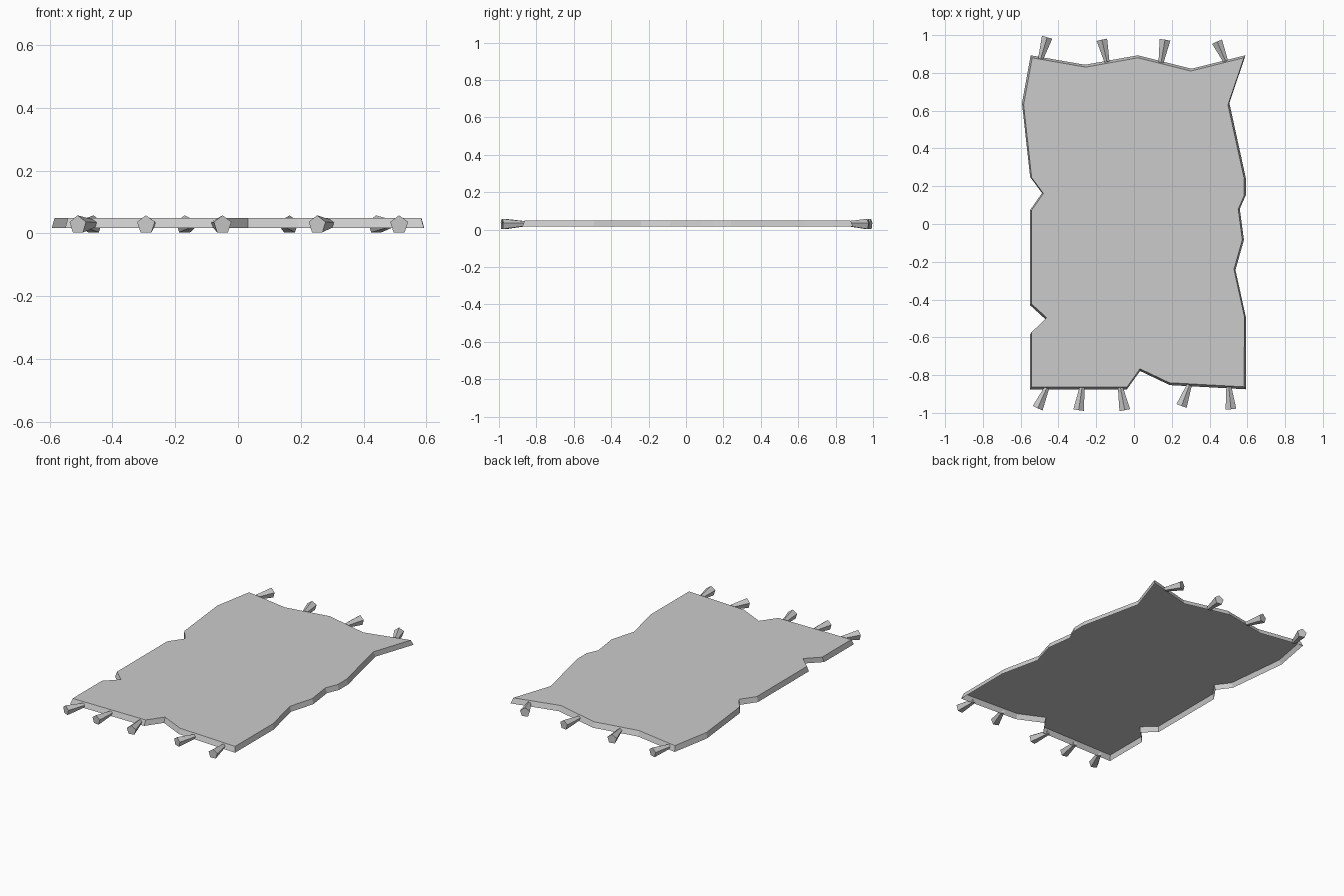
import bpy, bmesh
from math import sin, cos, tau
from mathutils import Vector

if "Cube" in bpy.data.objects:
    bpy.data.objects.remove(bpy.data.objects["Cube"])


def make_object(name, bm):
    bmesh.ops.recalc_face_normals(bm, faces=bm.faces[:])
    mesh = bpy.data.meshes.new(name)
    bm.to_mesh(mesh)
    bm.free()
    obj = bpy.data.objects.new(name, mesh)
    bpy.context.collection.objects.link(obj)
    return obj


# Ragged rug outline, clockwise from the back left corner
OUTLINE = [
    (-0.547, 0.893), (-0.26, 0.843), (0.02, 0.893), (0.305, 0.822), (0.59, 0.893),
    (0.505, 0.64), (0.592, 0.243), (0.592, 0.153), (0.56, 0.08), (0.582, -0.085),
    (0.537, -0.243), (0.593, -0.497), (0.592, -0.875), (0.19, -0.853), (0.032, -0.778),
    (-0.037, -0.875), (-0.55, -0.875), (-0.55, -0.582), (-0.47, -0.503), (-0.55, -0.43),
    (-0.55, 0.074), (-0.487, 0.164), (-0.55, 0.249), (-0.593, 0.64),
]


# Rug: flat top with walls flaring slightly outward, open underneath
def make_rug(z0=0.017, z1=0.049, inset=0.985):
    bm = bmesh.new()
    low = [bm.verts.new((x, y, z0)) for x, y in OUTLINE]
    top = [bm.verts.new((x * inset, y * inset, z1)) for x, y in OUTLINE]
    n = len(OUTLINE)
    for i in range(n):
        j = (i + 1) % n
        bm.faces.new((low[i], low[j], top[j], top[i]))
    bm.faces.new(top)
    rug = make_object("rug", bm)
    # keep the open sheet facing up
    if max(rug.data.polygons, key=lambda p: p.area).normal.z < 0:
        rug.data.flip_normals()


# Tassel: five-sided cone, narrow at the rug and wide at the free end
def make_tassel(name, inner, outer, r0=0.014, r1=0.03, z=0.0275):
    a, b = Vector((*inner, z + 0.003)), Vector((*outer, z))
    side = (b - a).cross(Vector((0, 0, 1))).normalized()
    up = side.cross(b - a).normalized()
    bm = bmesh.new()
    rings = [[bm.verts.new(c + r * (cos(tau * k / 5) * up + sin(tau * k / 5) * side))
              for k in range(5)] for c, r in ((a, r0), (b, r1))]
    for k in range(5):
        m = (k + 1) % 5
        bm.faces.new((rings[0][k], rings[0][m], rings[1][m], rings[1][k]))
    bm.faces.new(rings[0])
    bm.faces.new(rings[1])
    make_object(name, bm)


make_rug()

BACK = [((-0.495, 0.872), (-0.46, 0.988)), ((-0.143, 0.858), (-0.17, 0.975)),
        ((0.143, 0.855), (0.164, 0.975)), ((0.485, 0.862), (0.44, 0.965))]
FRONT = [((-0.462, -0.868), (-0.51, -0.975)), ((-0.275, -0.865), (-0.293, -0.985)),
         ((-0.072, -0.865), (-0.049, -0.985)), ((0.293, -0.852), (0.252, -0.963)),
         ((0.502, -0.862), (0.513, -0.98))]
for side_name, row in (("back", BACK), ("front", FRONT)):
    for i, (inner, outer) in enumerate(row):
        make_tassel(f"{side_name}_tassel_{i + 1}", inner, outer)
